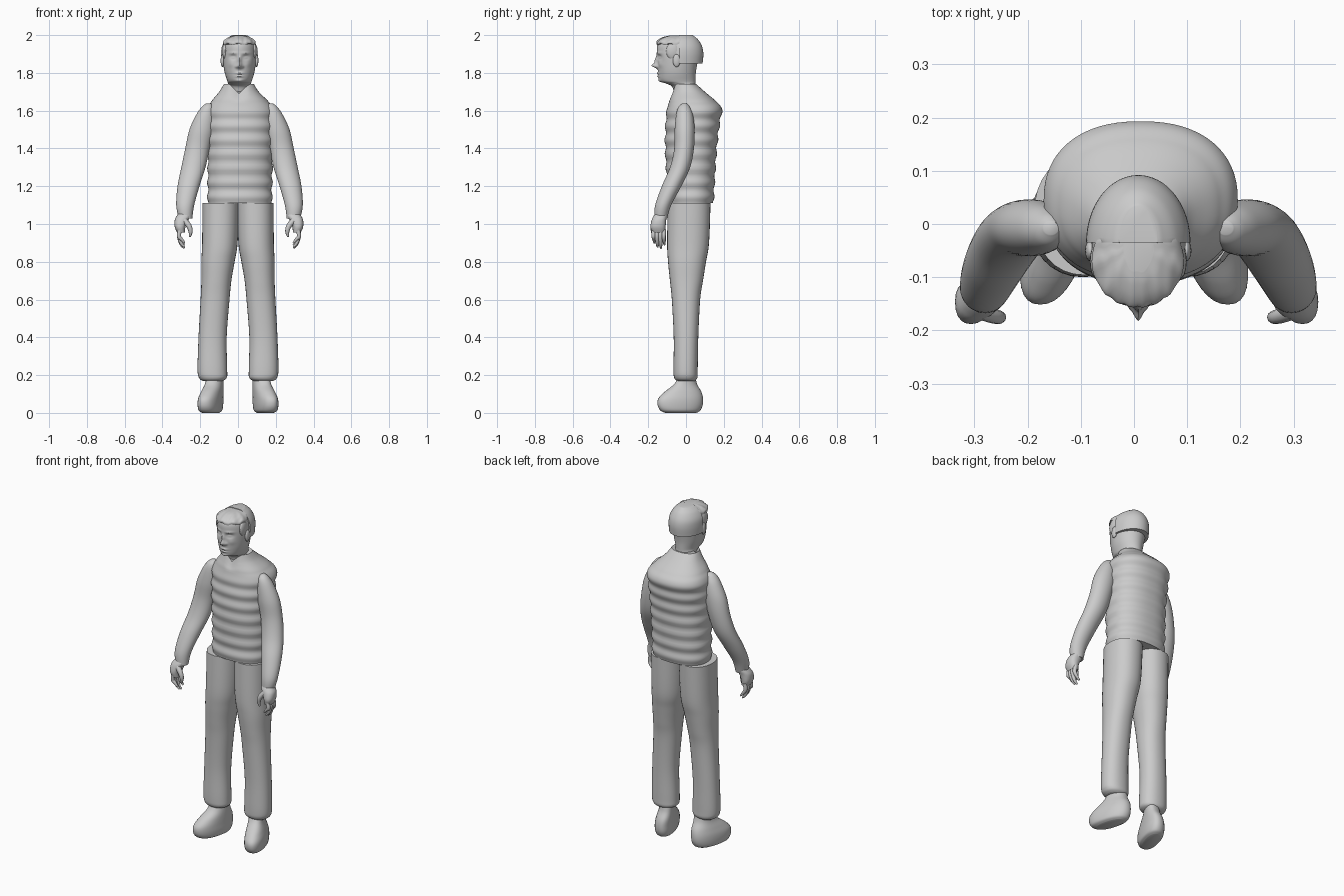
import bpy, bmesh, math
from mathutils import Vector

default = bpy.data.objects.get("Cube")
if default:
    bpy.data.objects.remove(default)

grey = bpy.data.materials.new("plain grey")
grey.use_nodes = True
GREY = (0.6, 0.6, 0.6, 1)
grey.diffuse_color = GREY
grey.node_tree.nodes["Principled BSDF"].inputs["Base Color"].default_value = GREY


def finish(name, bm, angle=50):
    """Turn a bmesh into a smooth shaded grey object."""
    bmesh.ops.recalc_face_normals(bm, faces=bm.faces)
    mesh = bpy.data.meshes.new(name)
    bm.to_mesh(mesh)
    bm.free()
    mesh.materials.append(grey)
    obj = bpy.data.objects.new(name, mesh)
    bpy.context.collection.objects.link(obj)
    bpy.ops.object.select_all(action="DESELECT")
    obj.select_set(True)
    bpy.context.view_layer.objects.active = obj
    bpy.ops.object.shade_smooth_by_angle(angle=math.radians(angle))
    return obj


def spline(points, steps):
    """Catmull-Rom interpolation through rows of numbers."""
    pts = [points[0], *points, points[-1]]
    for a, b, c, d in zip(pts, pts[1:], pts[2:], pts[3:]):
        for k in range(steps):
            t = k / steps
            yield [q + t * (r - p) / 2 + t * t * (p - 2.5 * q + 2 * r - s / 2)
                   + t ** 3 * (1.5 * (q - r) + (s - p) / 2) for p, q, r, s in zip(a, b, c, d)]
    yield points[-1]


def signed_power(v, e):
    return math.copysign(abs(v) ** e, v)


def loft(name, rings, sides=32, steps=6, power=2, shape=None, side=1, shift=0):
    """Skin level rings given as height, x range and y range."""
    bm = bmesh.new()
    rows = []
    for z, x0, x1, y0, y1 in spline(rings, steps):
        row = []
        for i in range(sides):
            a = math.tau * i / sides
            co = Vector(((x0 + x1) / 2 + (x1 - x0) / 2 * signed_power(math.cos(a), 2 / power),
                         (y0 + y1) / 2 + (y1 - y0) / 2 * signed_power(math.sin(a), 2 / power), z))
            if shape:
                shape(co)
            co.x = co.x * side + shift
            row.append(bm.verts.new(co))
        rows.append(row)
    for low, high in zip(rows, rows[1:]):
        for i in range(sides):
            j = (i + 1) % sides
            bm.faces.new((low[i], low[j], high[j], high[i]))
    bm.faces.new(rows[0])
    bm.faces.new(rows[-1])
    return finish(name, bm)


def ball(name, centre, size):
    bm = bmesh.new()
    bmesh.ops.create_uvsphere(bm, u_segments=16, v_segments=10, radius=1)
    for v in bm.verts:
        v.co = Vector(centre) + v.co * Vector(size)
    return finish(name, bm)


def tube(name, points, radii, side=1, shift=0):
    """Tapered round tube through points, for the fingers."""
    curve = bpy.data.curves.new(name, "CURVE")
    curve.dimensions = "3D"
    curve.bevel_depth = 1
    curve.bevel_resolution = 3
    curve.use_fill_caps = True
    path = curve.splines.new("POLY")
    rows = list(spline([(*p, r) for p, r in zip(points, radii)], 4))
    path.points.add(len(rows) - 1)
    for pt, (x, y, z, r) in zip(path.points, rows):
        pt.co = (x * side + shift, y, z, 1)
        pt.radius = r
    curve.materials.append(grey)
    obj = bpy.data.objects.new(name, curve)
    bpy.context.collection.objects.link(obj)
    return obj


# Quilted vest with a notched collar
def quilt(co):
    swell = 0.004 * math.sin(co.z * math.tau / 0.075) * min(1, max(0, (1.68 - co.z) * 8))
    out = Vector((co.x - 0.01, co.y - 0.03, 0)).normalized()
    co += out * swell
    if co.y < 0 and abs(co.x - 0.005) < 0.05:
        co.z -= (0.05 - abs(co.x - 0.005)) * min(1, max(0, (co.z - 1.64) * 10))


loft("vest", [(1.11, -.16, .18, -.1, .145), (1.2, -.16, .18, -.1, .15),
              (1.4, -.16, .185, -.11, .163), (1.53, -.165, .19, -.108, .178),
              (1.61, -.165, .19, -.1, .19), (1.65, -.14, .16, -.09, .158),
              (1.7, -.1, .11, -.075, .1), (1.74, -.075, .085, -.065, .055)],
     sides=64, steps=14, power=2.3, shape=quilt)

# Limbs, built for the left and mirrored
LEG = [(.168, .085, .185, -.045, .045), (.185, .06, .206, -.062, .06), (.23, .057, .214, -.066, .062),
       (.4, .06, .209, -.065, .065), (.6, .045, .198, -.075, .075), (.7, .035, .194, -.085, .09),
       (.8, .018, .194, -.095, .106), (.9, .002, .19, -.1, .122), (1.11, -.005, .188, -.096, .13)]
SHOE = [(.0, .1, .175, -.11, .055), (.012, .085, .192, -.135, .075), (.04, .08, .197, -.15, .088),
        (.075, .08, .195, -.147, .09), (.11, .08, .185, -.115, .082), (.15, .08, .172, -.065, .06),
        (.19, .08, .168, -.04, .05)]
ARM = [(1.03, .25, .322, -.168, -.1), (1.1, .24, .335, -.163, -.078), (1.2, .212, .328, -.128, -.025),
       (1.3, .18, .308, -.085, .022), (1.4, .158, .287, -.062, .042), (1.5, .133, .265, -.06, .046),
       (1.58, .13, .228, -.052, .036), (1.62, .138, .2, -.04, .02), (1.638, .15, .178, -.02, .005)]
PALM = [(.955, .285, .328, -.18, -.112), (.985, .283, .34, -.188, -.108), (1.02, .268, .34, -.182, -.105),
        (1.042, .255, .33, -.172, -.1), (1.06, .26, .318, -.16, -.1)]


def toe_out(co):
    co.x -= co.y * 0.25


for word, s in (("left", 1), ("right", -1)):
    loft(word + "_trouser_leg", LEG, power=2.2, side=s)
    loft(word + "_shoe", SHOE, power=2.3, shape=toe_out, side=s)
    loft(word + "_arm", ARM, side=s, shift=.008)
    loft(word + "_palm", PALM, sides=20, steps=4, power=2.4, side=s, shift=.005)
    for n, tip in enumerate((.9, .878, .872, .89)):
        y = -.172 + n * .018
        tube(f"{word}_finger_{n + 1}",
             [(.312, y, .97), (.318, y, .935), (.305, y + .002, tip + .02), (.288, y + .004, tip)],
             (.012, .011, .009, .005), s, .005)
    tube(word + "_thumb", [(.29, -.165, 1.02), (.265, -.174, .99), (.256, -.175, .96), (.26, -.172, .932)],
         (.016, .014, .011, .005), s, .005)

# Head: each feature is a soft bump (x, height, width, tallness, depth)
FEATURES = [(0, 1.838, .012, .013, .03), (0, 1.865, .009, .022, .014),
            (0, 1.798, .02, .005, .009), (0, 1.782, .018, .005, .008), (0, 1.757, .02, .01, .008)]
for s in (1, -1):
    FEATURES += [(s * .034, 1.883, .018, .012, -.012), (s * .034, 1.881, .011, .005, .007),
                 (s * .036, 1.905, .022, .006, .005), (s * .016, 1.833, .007, .007, .009),
                 (s * .045, 1.845, .016, .016, .004)]


def face(co):
    if co.y < -.05:
        co.y -= sum(d * math.exp(-((co.x - .008 - x) / w) ** 2 - ((co.z - z) / t) ** 2)
                    for x, z, w, t, d in FEATURES)


loft("head", [(1.64, -.05, .065, -.055, .05), (1.72, -.05, .066, -.07, .05),
              (1.742, -.052, .068, -.1, .05), (1.758, -.057, .073, -.138, .05),
              (1.8, -.07, .086, -.147, .052), (1.85, -.078, .094, -.15, .06),
              (1.9, -.08, .097, -.154, .075), (1.95, -.074, .09, -.15, .07),
              (1.982, -.05, .066, -.115, .045), (1.993, -.02, .035, -.08, 0)],
     sides=96, steps=10, shape=face)

for word, s in (("left", 1), ("right", -1)):
    ball(word + "_ear", (.008 + s * .09, -.05, 1.865), (.01, .02, .034))


# Hair: a cap cut straight behind the ears, and a tousled fringe
def cut_front(co):
    co.y = max(co.y, -.035)


def tousle(co):
    a = math.atan2(co.y + .04, co.x)
    co.z += .005 * math.sin(a * 11) * (2 - co.z) * 20
    if co.y < -.03:
        co.y += .002 * math.sin(co.x * 260)


loft("hair_cap", [(1.85, -.088, .104, -.158, .088), (1.9, -.09, .106, -.162, .092),
                  (1.94, -.085, .1, -.155, .085), (1.975, -.065, .08, -.135, .065),
                  (1.995, -.04, .055, -.11, .042), (2, -.028, .044, -.105, .035)],
     sides=64, shape=cut_front)
loft("fringe", [(1.952, -.079, .094, -.155, .02), (1.965, -.078, .092, -.155, .02),
                (1.98, -.062, .078, -.138, .02), (1.992, -.04, .056, -.112, .01),
                (1.997, -.02, .036, -.09, 0)],
     sides=64, shape=tousle)
# Side locks in front of the ears
for word, s in (("left", 1), ("right", -1)):
    ball(word + "_side_lock", (.008 + s * .077, -.07, 1.915), (.014, .035, .045))
# Arched parting on the crown
tube("crown_arch", [(-.03, -.035, 1.994), (-.022, .01, 1.995), (.008, .036, 1.996),
                    (.038, .01, 1.995), (.046, -.035, 1.994)], [.003] * 5)
